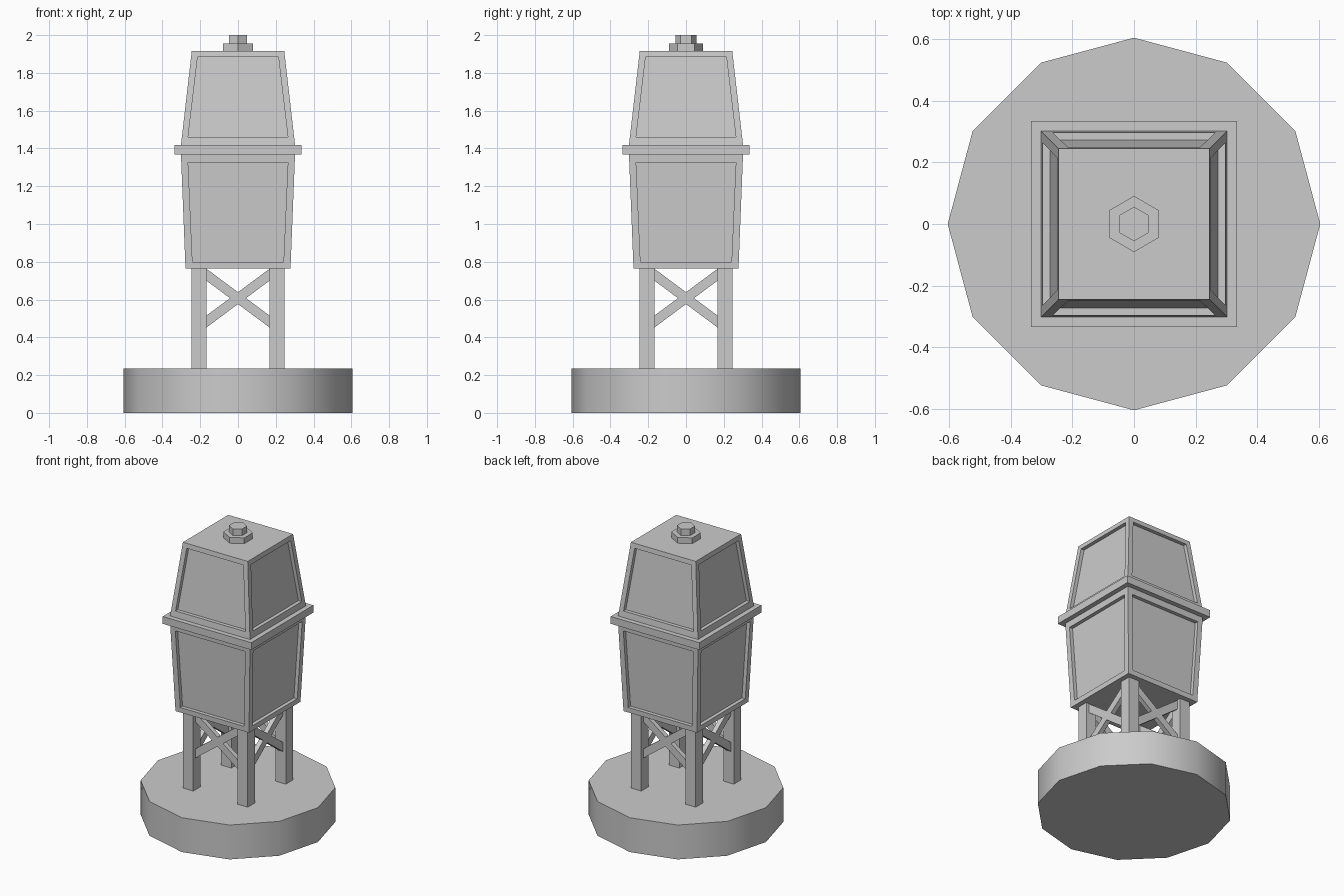
import bpy, bmesh
from math import radians
from mathutils import Vector, Matrix

if "Cube" in bpy.data.objects:
    bpy.data.objects.remove(bpy.data.objects["Cube"])


def finish(name, bm):
    bmesh.ops.remove_doubles(bm, verts=bm.verts, dist=1e-5)
    bmesh.ops.recalc_face_normals(bm, faces=bm.faces)
    me = bpy.data.meshes.new(name)
    bm.to_mesh(me)
    bm.free()
    ob = bpy.data.objects.new(name, me)
    bpy.context.collection.objects.link(ob)
    return ob


def box(name, lo, hi):
    bm = bmesh.new()
    lo, hi = Vector(lo), Vector(hi)
    bmesh.ops.create_cube(bm, size=1)
    for v in bm.verts:
        v.co = Vector([(lo[i] + hi[i]) / 2 + v.co[i] * (hi[i] - lo[i]) for i in range(3)])
    return finish(name, bm)


def prism(name, sides, r, z0, z1):
    bm = bmesh.new()
    bmesh.ops.create_cone(bm, cap_ends=True, segments=sides, radius1=r, radius2=r,
                          depth=z1 - z0, matrix=Matrix.Translation((0, 0, (z0 + z1) / 2)))
    return finish(name, bm)


def panelled_box(name, z0, h0, z1, h1, pz0, pw0, pz1, pw1, depth=0.025):
    """Tapered square box with a recessed panel on each of its four sides."""
    def half(z):
        return h0 + (h1 - h0) * (z - z0) / (z1 - z0)
    outer = [(-h0, -h0, z0), (h0, -h0, z0), (h1, -h1, z1), (-h1, -h1, z1)]
    rim = [(sx * w, -half(z), z) for sx, w, z in
           ((-1, pw0, pz0), (1, pw0, pz0), (1, pw1, pz1), (-1, pw1, pz1))]
    sunk = [(x, y + depth, z) for x, y, z in rim]
    bm = bmesh.new()
    for k in range(4):
        rot = Matrix.Rotation(radians(90 * k), 3, 'Z')
        rings = [[bm.verts.new(rot @ Vector(p)) for p in ring] for ring in (outer, rim, sunk)]
        for a, b in zip(rings, rings[1:]):
            for i in range(4):
                j = (i + 1) % 4
                bm.faces.new((a[i], a[j], b[j], b[i]))
        bm.faces.new(rings[2])
    for h, z in ((h0, z0), (h1, z1)):
        bm.faces.new([bm.verts.new((x * h, y * h, z)) for x, y in ((-1, -1), (1, -1), (1, 1), (-1, 1))])
    return finish(name, bm)


# Twelve-sided plinth with softly shaded wall
base = prism("base", 12, 0.605, 0, 0.235)
bpy.context.view_layer.objects.active = base
base.select_set(True)
bpy.ops.object.shade_smooth_by_angle(angle=radians(35))
base.select_set(False)

# Four legs
for sx in (-1, 1):
    for sy in (-1, 1):
        cx, cy = sx * 0.206, sy * 0.206
        box("leg", (cx - 0.039, cy - 0.039, 0.23), (cx + 0.039, cy + 0.039, 0.77))

# Crossed braces between neighbouring legs
for k in range(4):
    rot = Matrix.Rotation(radians(90 * k), 3, 'Z')
    for s in (-1, 1):
        bm = bmesh.new()
        prof = [(-0.17, 0.45), (0.17, 0.702), (0.17, 0.765), (-0.17, 0.513)]
        a, b = [[bm.verts.new(rot @ Vector((s * x, y, z))) for x, z in prof]
                for y in (-0.222, -0.19)]
        bm.faces.new(a)
        bm.faces.new(b)
        for i in range(4):
            j = (i + 1) % 4
            bm.faces.new((a[i], a[j], b[j], b[i]))
        finish("cross_brace", bm)

# Lantern housing: lower body, flange, upper body
panelled_box("lower_body", 0.765, 0.278, 1.368, 0.302, 0.80, 0.241, 1.325, 0.264)
box("flange", (-0.335, -0.335, 1.368), (0.335, 0.335, 1.418))
panelled_box("upper_body", 1.418, 0.302, 1.915, 0.245, 1.46, 0.264, 1.883, 0.214)

# Hexagonal cap nut on the roof
prism("cap_washer", 6, 0.091, 1.91, 1.955)
prism("cap_nut", 6, 0.056, 1.95, 2.0)
